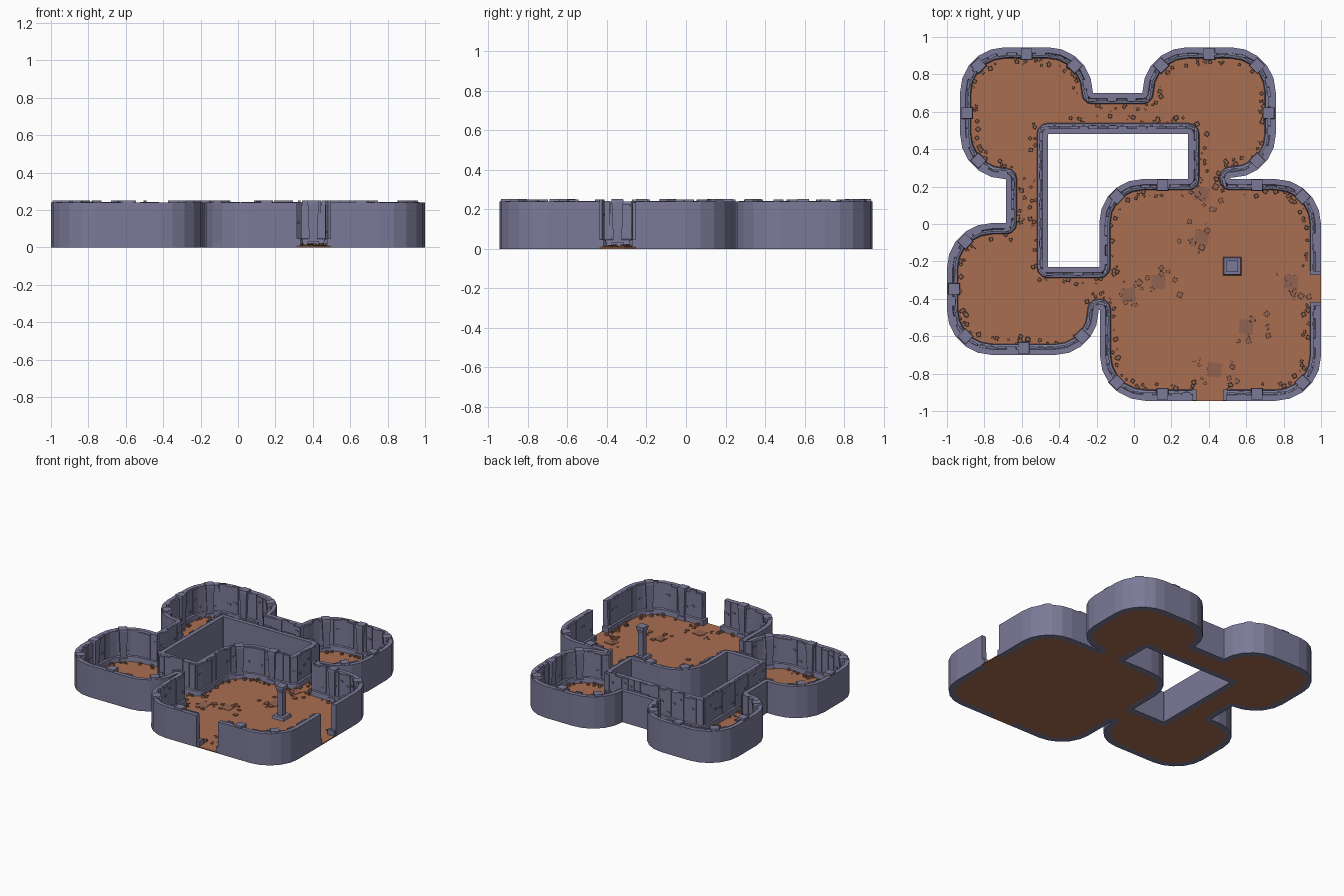
import bpy, bmesh, math, random
from mathutils import Vector, Matrix

if "Cube" in bpy.data.objects:
    bpy.data.objects.remove(bpy.data.objects["Cube"])

random.seed(4)
H = 0.24            # wall height
FLOOR = 0.008       # floor top


def material(name, rgb):
    m = bpy.data.materials.new(name)
    m.diffuse_color = (*rgb, 1)
    m.use_nodes = True
    m.node_tree.nodes["Principled BSDF"].inputs["Base Color"].default_value = m.diffuse_color
    return m


STONE = material("blue grey stone", (0.20, 0.195, 0.315))
CLAY = material("clay floor", (0.40, 0.155, 0.083))
RUBBLE = material("brown rubble", (0.25, 0.125, 0.085))
PATCH = material("worn slab", (0.29, 0.125, 0.08))


def finish(name, bm, mat):
    bmesh.ops.recalc_face_normals(bm, faces=bm.faces[:])
    me = bpy.data.meshes.new(name)
    bm.to_mesh(me)
    bm.free()
    me.materials.append(mat)
    ob = bpy.data.objects.new(name, me)
    bpy.context.collection.objects.link(ob)
    return ob


def box(bm, x, y, z0, z1, sx, sy, angle=0, taper=1.0, tilt=0):
    """Box from z0 to z1; taper scales the top relative to the bottom."""
    vs = bmesh.ops.create_cube(bm, size=1)["verts"]
    for v in vs:
        k = taper if v.co.z > 0 else 1
        v.co = Vector((v.co.x * sx * k, v.co.y * sy * k, v.co.z * (z1 - z0)))
    m = (Matrix.Translation((x, y, (z0 + z1) / 2)) @ Matrix.Rotation(angle, 4, 'Z')
         @ Matrix.Rotation(tilt, 4, 'X'))
    bmesh.ops.transform(bm, matrix=m, verts=vs)


def rounded(pts, closed):
    """Polyline with each corner (x, y, radius) replaced by an arc."""
    out, n = [], len(pts)
    for i, p in enumerate(pts):
        c = Vector(p[:2])
        if not closed and i in (0, n - 1):
            out.append(c)
            continue
        r = p[2] if len(p) > 2 else 0.003
        a = (Vector(pts[i - 1][:2]) - c).normalized()
        b = (Vector(pts[(i + 1) % n][:2]) - c).normalized()
        mid = c + (a + b) * r
        segs = 5 if r > 0.1 else 3
        for k in range(segs + 1):
            t = k / segs * math.pi / 2
            out.append(mid - b * r * math.cos(t) - a * r * math.sin(t))
    clean = [out[0]]
    for q in out[1:]:
        if (q - clean[-1]).length > 0.0008:
            clean.append(q)
    return clean


def offset(path, d, closed):
    """Shift a path to its left (the room side)."""
    res, n = [], len(path)
    for i, p in enumerate(path):
        ns = []
        for j in (i - 1, i):
            if closed or 0 <= j < n - 1:
                e = (path[(j + 1) % n] - path[j]).normalized()
                ns.append(Vector((-e.y, e.x)))
        m = sum(ns, Vector((0, 0))).normalized()
        res.append(p + m * d / max(0.5, m.dot(ns[0])))
    return res


def walk(path, step, closed):
    """Evenly spaced (position, angle) along a path."""
    pts = path + [path[0]] if closed else path
    s = step / 2
    for a, b in zip(pts, pts[1:]):
        L = (b - a).length
        while s < L:
            yield a + (b - a) * (s / L), math.atan2(b.y - a.y, b.x - a.x)
            s += step
        s -= L


# Outlines, room side on the left
R = 0.24
corner_run = rounded([(0.495, -0.945), (1, -0.945, R), (1, -0.435)], False)
long_run = rounded([
    (1, -0.255), (1, 0.24, R), (0.515, 0.24), (0.515, 0.248), (0.758, 0.248, 0.23),
    (0.758, 0.945, R), (0.045, 0.945, R), (0.045, 0.7), (-0.22, 0.7),
    (-0.22, 0.945, R), (-0.93, 0.945, R), (-0.93, 0.24, R), (-0.685, 0.24),
    (-0.685, 0.005), (-1, 0.005, R), (-1, -0.7, R), (-0.19, -0.7, 0.23),
    (-0.19, -0.46), (-0.182, -0.46), (-0.182, -0.945, R), (0.315, -0.945)], False)
court = rounded([(-0.46, -0.23), (-0.46, 0.48), (0.29, 0.48), (0.29, 0.24),
                 (-0.185, 0.24, 0.23), (-0.185, -0.23)], True)
RUNS = [("corner_wall", corner_run, False), ("long_wall", long_run, False),
        ("courtyard_wall", court, True)]

# Walls: swept section with a plinth, then panels and chips on the inner side
SECTION = [(0, 0), (0, H), (0.03, H), (0.034, H - 0.008), (0.04, 0.05),
           (0.055, 0.045), (0.06, 0.003), (0.046, 0.003), (0.045, 0)]
for name, path, closed in RUNS:
    bm = bmesh.new()
    rows = [[bm.verts.new((q.x, q.y, z)) for q in offset(path, d, closed)]
            for d, z in SECTION]
    n, m = len(path), len(SECTION)
    for i in range(n if closed else n - 1):
        for j in range(m):
            k, l = (i + 1) % n, (j + 1) % m
            bm.faces.new((rows[j][i], rows[j][k], rows[l][k], rows[l][i]))
    if not closed:
        for i in (0, n - 1):
            bm.faces.new([r[i] for r in rows])
    finish(name, bm, STONE)

    bm = bmesh.new()
    for p, a in walk(offset(path, 0.037, closed), 0.052, closed):
        top = H + random.choice((-0.012, -0.005, 0.003, 0.010))
        box(bm, p.x, p.y, 0.03, top, 0.05, random.uniform(0.010, 0.018), a)
        if random.random() < 0.6:
            side = Vector((-math.sin(a), math.cos(a))) * 0.007
            q, z = p + side, random.uniform(0.07, 0.2)
            box(bm, q.x, q.y, z, z + 0.012, random.uniform(0.015, 0.03), 0.01, a)
    finish(name + "_panels", bm, STONE)

# Door plinths at both doorways
bm = bmesh.new()
for x in (0.322, 0.488):
    box(bm, x, -0.915, 0.003, 0.048, 0.022, 0.058)
for y in (-0.262, -0.428):
    box(bm, 0.97, y, 0.003, 0.048, 0.058, 0.022)
finish("door_plinths", bm, STONE)

# Floor: filled outline with the courtyard left open
outer = []
for path in (corner_run, long_run):
    outer += [path[0]] + offset(path, 0.045, False) + [path[-1]]
cu = bpy.data.curves.new("floor", 'CURVE')
cu.dimensions, cu.fill_mode, cu.extrude = '2D', 'BOTH', FLOOR / 2
for loop in (outer, offset(court, 0.045, True)):
    sp = cu.splines.new('POLY')
    sp.points.add(len(loop) - 1)
    for pt, q in zip(sp.points, loop):
        pt.co = (q.x, q.y, 0, 1)
    sp.use_cyclic_u = True
cu.materials.append(CLAY)
floor = bpy.data.objects.new("floor", cu)
floor.location.z = FLOOR / 2
bpy.context.collection.objects.link(floor)
bpy.context.view_layer.objects.active = floor
floor.select_set(True)
bpy.ops.object.convert(target='MESH')

# Wall pillars: (centre, half size, straight sides, corners) for each room
ROOMS = [(-0.575, 0.593, 0.355, 0.352, [(0, 1), (-1, 0)], [(-1, 1), (1, 1), (-1, -1)]),
         (0.402, 0.593, 0.355, 0.352, [(0, 1), (1, 0)], [(-1, 1), (1, 1), (1, -1)]),
         (-0.59, -0.347, 0.41, 0.352, [(-1, 0), (0, -1)], [(-1, 1), (-1, -1), (1, -1)]),
         (0.405, -0.35, 0.595, 0.595, [(-0.425, 1), (0.425, 1), (-0.425, -1), (0.425, -1)],
          [(-1, 1), (1, 1), (-1, -1), (1, -1)])]


def pillar(bm, x, y, a):
    box(bm, x, y, 0.003, 0.035, 0.066, 0.066, a, 0.9)
    box(bm, x, y, 0.03, 0.235, 0.042, 0.042, a, 1.4)
    box(bm, x, y, 0.235, 0.252, 0.062, 0.062, a, 0.94)


bm = bmesh.new()
for cx, cy, hx, hy, sides, corners in ROOMS:
    for u, v in sides:
        pillar(bm, cx + u * (hx - (0.037 if abs(u) == 1 else 0)), cy + v * (hy - 0.037), 0)
    for u, v in corners:
        pillar(bm, cx + u * (hx - 0.098), cy + v * (hy - 0.098), math.pi / 4)
finish("wall_pillars", bm, STONE)

# Free-standing column in the large room
bm = bmesh.new()
box(bm, 0.525, -0.225, FLOOR - 0.003, 0.03, 0.10, 0.10, 0, 0.88)
box(bm, 0.525, -0.225, 0.03, 0.2, 0.042, 0.042)
box(bm, 0.525, -0.225, 0.2, 0.235, 0.042, 0.042, 0, 1.4)
box(bm, 0.525, -0.225, 0.235, 0.252, 0.062, 0.062)
finish("column", bm, STONE)

# Rubble along the foot of the walls
bm = bmesh.new()
for name, path, closed in RUNS:
    for p, a in walk(offset(path, 0.08, closed), 0.05, closed):
        for k in range(random.choice((0, 1, 1, 2, 3))):
            s = random.uniform(0.008, 0.024)
            box(bm, p.x + random.uniform(-0.02, 0.02), p.y + random.uniform(-0.02, 0.02),
                FLOOR - 0.003, FLOOR + s * 0.7, s, s, random.uniform(0, 1.5), 0.85)
finish("wall_rubble", bm, RUBBLE)

# Worn slabs in the large room with loose chips around them
bm = bmesh.new()
for x, y in [(0.36, 0.16), (0.36, -0.07), (0.13, -0.31), (-0.03, -0.38),
             (0.84, -0.31), (0.60, -0.55), (0.43, -0.78)]:
    box(bm, x, y, FLOOR - 0.003, FLOOR + 0.003, 0.075, 0.075, random.uniform(-0.25, 0.25),
        1, 0.03)
    for k in range(10):
        s = random.uniform(0.012, 0.032)
        box(bm, x + random.uniform(-0.12, 0.12), y + random.uniform(-0.09, 0.09),
            FLOOR - 0.003, FLOOR + s * 0.25, s, s, random.uniform(0, 1.5), 0.9)
finish("worn_slabs", bm, PATCH)
